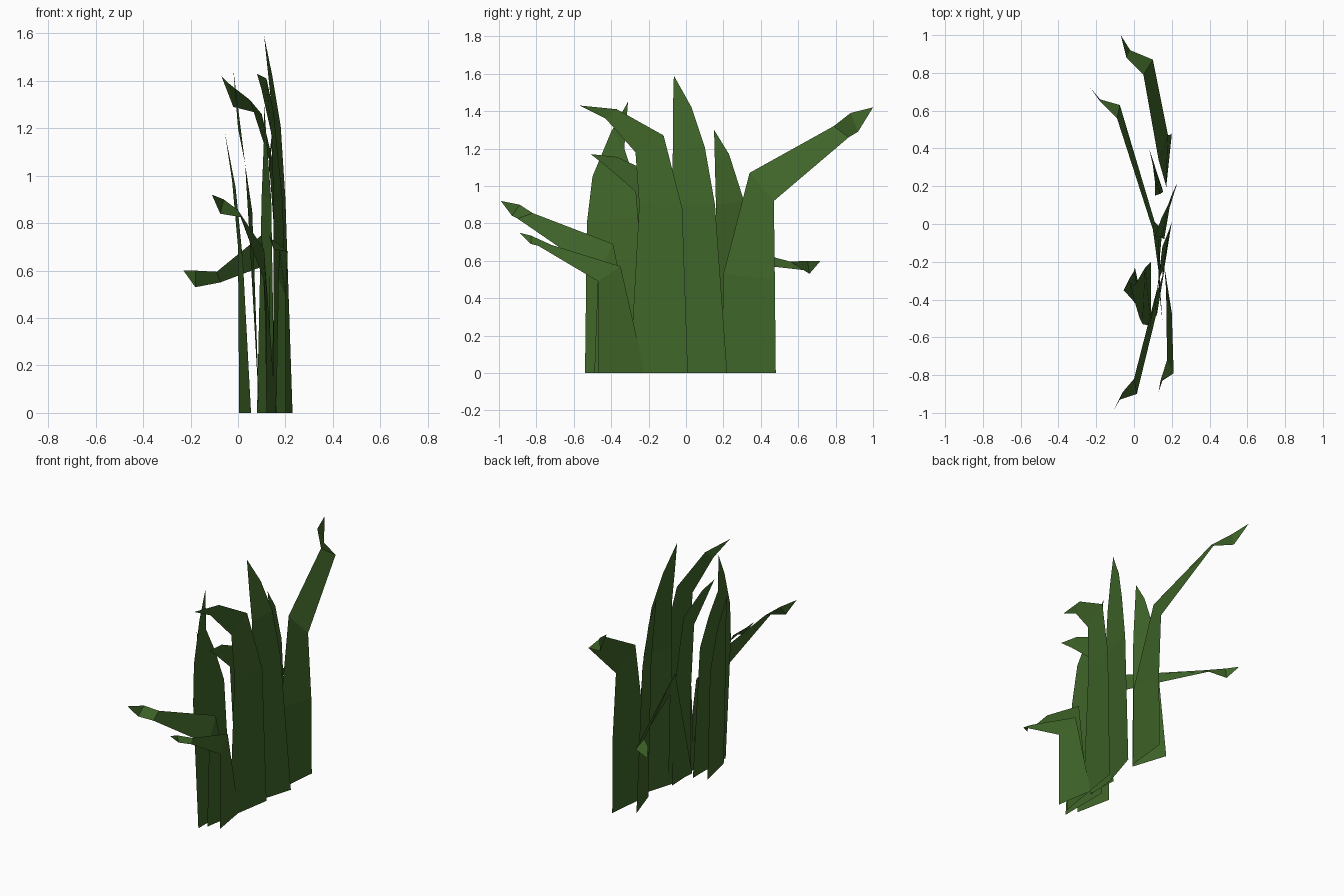
import bpy
import bmesh

# Remove the default cube only
default_cube = bpy.data.objects.get("Cube")
if default_cube:
    bpy.data.objects.remove(default_cube, do_unlink=True)

# One flat leaf green
leaf_green = bpy.data.materials.new("leaf_green")
leaf_green.use_nodes = True
leaf_colour = (.05, .13, .022, 1)
leaf_green.diffuse_color = leaf_colour
shader = leaf_green.node_tree.nodes["Principled BSDF"]
shader.inputs["Base Color"].default_value = leaf_colour


def blade(name, left, right, tip):
    """A flat-faced leaf sheet: two edges, from the root up, joined at a tip."""
    sheet = bmesh.new()
    left_edge = [sheet.verts.new(point) for point in left]
    right_edge = [sheet.verts.new(point) for point in right]
    for row in range(len(left_edge) - 1):
        sheet.faces.new((left_edge[row], right_edge[row],
                         right_edge[row + 1], left_edge[row + 1]))
    sheet.faces.new((left_edge[-1], right_edge[-1], sheet.verts.new(tip)))
    mesh = bpy.data.meshes.new(name)
    sheet.to_mesh(mesh)
    sheet.free()
    mesh.materials.append(leaf_green)
    leaf = bpy.data.objects.new(name, mesh)
    bpy.context.scene.collection.objects.link(leaf)
    return leaf


# Tall upright blade in the middle
blade("tall_middle_blade",
      left=[(.14, -.07, 0), (.16, -.08, .9), (.15, -.07, 1.2), (.13, -.07, 1.4)],
      right=[(.23, .22, 0), (.2, .155, .9), (.18, .1, 1.21), (.145, .03, 1.42)],
      tip=(.11, -.065, 1.59))

# Blade beside it whose top folds toward the front
blade("folded_middle_blade",
      left=[(.15, -.3, 0), (.15, -.25, .9), (.14, -.27, 1.18), (.1, -.43, 1.36)],
      right=[(.2, .01, 0), (.19, -.02, .88), (.15, -.12, 1.27), (.12, -.37, 1.41)],
      tip=(.08, -.57, 1.43))

# Smaller folded blade tucked behind
blade("small_folded_blade",
      left=[(.14, -.25, 0), (.13, -.24, .6), (.13, -.27, .97), (.14, -.42, 1.1)],
      right=[(.13, -.04, 0), (.13, -.08, .7), (.13, -.16, 1.06), (.14, -.37, 1.155)],
      tip=(.15, -.51, 1.17))

# Long blade bent far over to the back
blade("long_back_blade",
      left=[(.17, .19, 0), (.17, .2, .53), (.13, .34, 1.07),
            (.05, .79, 1.32), (-.04, .88, 1.39)],
      right=[(.2, .48, 0), (.2, .475, .5), (.18, .47, .92),
             (.1, .87, 1.26), (-.02, .92, 1.29)],
      tip=(-.07, 1, 1.42))

# Upright blade at the back
blade("upright_back_blade",
      left=[(.155, .17, 0), (.14, .16, .9), (.125, .155, 1.1)],
      right=[(.08, .4, 0), (.1, .31, .92), (.11, .23, 1.17)],
      tip=(.11, .15, 1.3))

# Low blade reaching sideways to the back
blade("low_back_blade",
      left=[(.13, -.25, 0), (.1, -.03, .75), (-.09, .56, .595), (-.18, .65, .6)],
      right=[(.15, -.03, 0), (.11, .01, .62), (-.075, .63, .55), (-.18, .66, .53)],
      tip=(-.23, .72, .6))

# Two blades drooping toward the front
blade("upper_front_blade",
      left=[(.12, -.49, 0), (.12, -.47, .53), (.015, -.9, .825), (-.075, -.93, .84)],
      right=[(.16, -.25, 0), (.11, -.39, .69), (0, -.82, .855), (-.06, -.89, .9)],
      tip=(-.11, -.99, .92))
blade("lower_front_blade",
      left=[(.2, -.47, 0), (.2, -.47, .49), (.21, -.79, .68), (.15, -.83, .69)],
      right=[(.16, -.22, 0), (.17, -.35, .57), (.175, -.72, .685), (.14, -.83, .735)],
      tip=(.13, -.89, .75))

# Wide upright blade at the front
blade("wide_front_blade",
      left=[(.09, -.54, 0), (.045, -.53, .8), (.03, -.5, 1.05), (0, -.4, 1.29)],
      right=[(.09, -.2, 0), (.06, -.23, .85), (.03, -.28, 1.05), (0, -.33, 1.2)],
      tip=(-.02, -.31, 1.45))

# Narrow upright blade on the far side
blade("narrow_front_blade",
      left=[(.055, -.47, 0), (.02, -.44, .65), (-.01, -.4, .95)],
      right=[(.005, -.23, 0), (0, -.25, .7), (-.025, -.29, .98)],
      tip=(-.055, -.35, 1.18))
